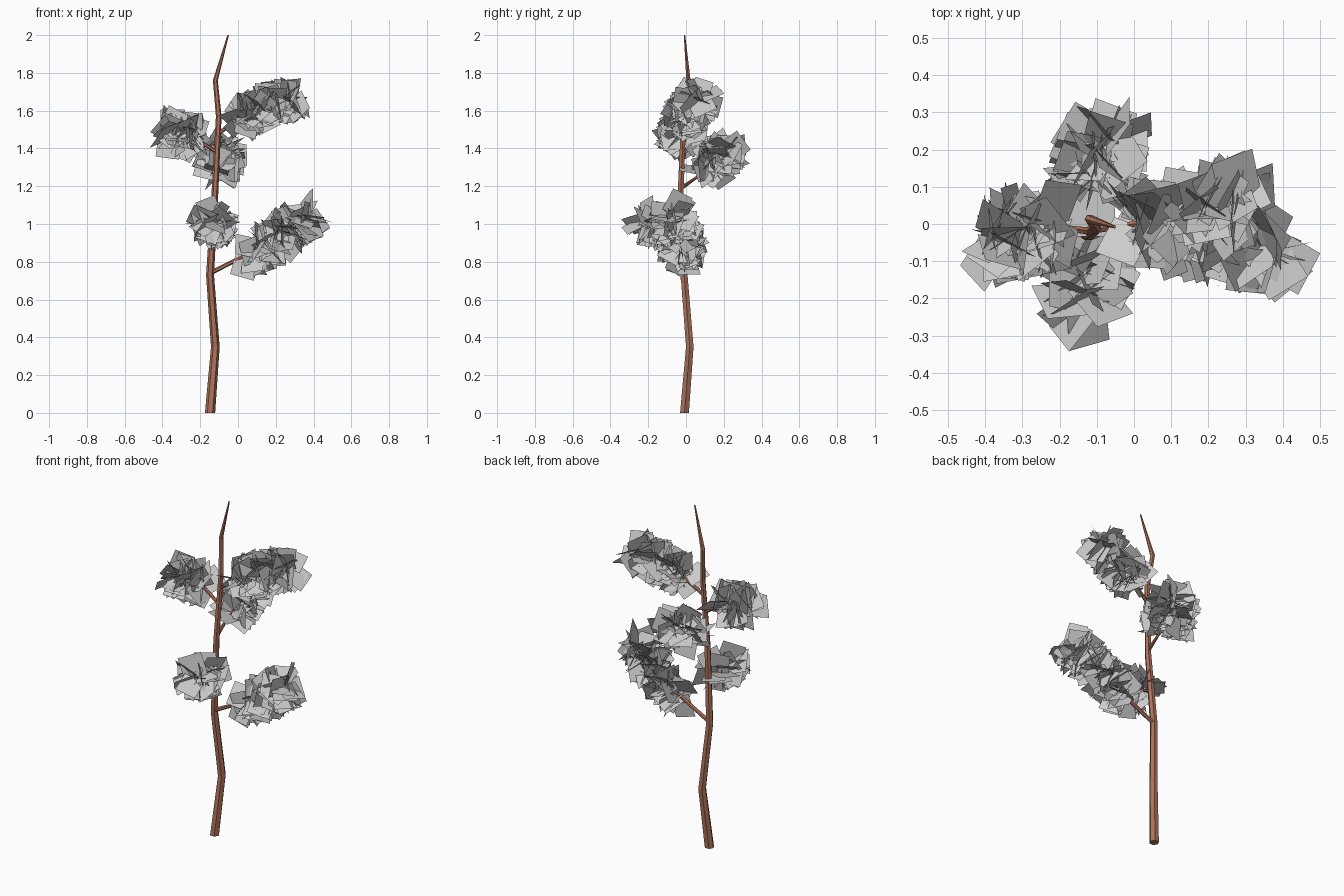
import bpy, bmesh, math, random
from mathutils import Vector

if "Cube" in bpy.data.objects:
    bpy.data.objects.remove(bpy.data.objects["Cube"])

random.seed(7)
SIDES = 6

bark = bpy.data.materials.new("bark")
bark.diffuse_color = (0.42, 0.17, 0.105, 1)
bark.use_nodes = True
bark.node_tree.nodes["Principled BSDF"].inputs["Base Color"].default_value = bark.diffuse_color


def finish(bm, name, mat=None):
    me = bpy.data.meshes.new(name)
    bm.to_mesh(me)
    bm.free()
    ob = bpy.data.objects.new(name, me)
    bpy.context.collection.objects.link(ob)
    if mat:
        me.materials.append(mat)


def tube(name, path):
    """Faceted tapered tube through (x, y, z, radius) points."""
    bm = bmesh.new()
    pts = [Vector(p[:3]) for p in path]
    rings = []
    for i, p in enumerate(path):
        d = pts[min(i + 1, len(pts) - 1)] - pts[max(i - 1, 0)]
        if i == 0 and p[2] == 0:
            d = Vector((0, 0, 1))
        d.normalize()
        ref = Vector((0, 1, 0)) if abs(d.y) < 0.8 else Vector((1, 0, 0))
        u = ref.cross(d).normalized()
        v = d.cross(u)
        ring = []
        for k in range(SIDES):
            a = math.tau * k / SIDES
            ring.append(bm.verts.new(pts[i] + p[3] * (u * math.cos(a) + v * math.sin(a))))
        rings.append(ring)
    for a, b in zip(rings, rings[1:]):
        for k in range(SIDES):
            n = (k + 1) % SIDES
            bm.faces.new((a[k], a[n], b[n], b[k]))
    bm.faces.new(rings[0][::-1])
    bm.faces.new(rings[-1])
    finish(bm, name, bark)


def random_dir():
    return Vector([random.gauss(0, 1) for _ in range(3)]).normalized()


def leaves(name, path, start, count):
    """Square leaf cards growing outward from the outer part of a branch."""
    bm = bmesh.new()
    pts = [Vector(p[:3]) for p in path]
    lens = [(b - a).length for a, b in zip(pts, pts[1:])]
    for i in range(count):
        s = sum(lens) * (start + (1 - start) * i / (count - 1))
        k = 0
        while k < len(lens) - 1 and s > lens[k]:
            s -= lens[k]
            k += 1
        base = pts[k].lerp(pts[k + 1], min(s / lens[k], 1))
        axis = (pts[k + 1] - pts[k]).normalized()
        out = random_dir()
        out = (out - axis * out.dot(axis) * 0.4 + axis * 0.15).normalized()
        side = out.cross(random_dir()).normalized()
        w = random.uniform(0.057, 0.067)
        length = w * 2
        bm.faces.new([bm.verts.new(base + side * a * w + out * b * length)
                      for a, b in ((-1, 0), (1, 0), (1, 1), (-1, 1))])
    finish(bm, name)


# Crooked trunk
tube("trunk", [(-0.148, -0.008, 0, 0.027), (-0.12, 0.02, 0.35, 0.023),
               (-0.148, -0.01, 0.73, 0.021), (-0.122, -0.028, 1.17, 0.018),
               (-0.102, -0.012, 1.57, 0.015), (-0.12, 0.013, 1.76, 0.013),
               (-0.052, -0.008, 2.0, 0.004)])

# Branches with their leaf start fraction and leaf count
branches = {
    "lower_right": ([(-0.145, -0.01, 0.74, 0.012), (0.03, -0.015, 0.83, 0.010),
                     (0.2, -0.025, 0.91, 0.007), (0.375, -0.075, 1.055, 0.003)], 0.36, 100),
    "lower_front": ([(-0.13, -0.02, 0.93, 0.011), (-0.13, -0.1, 0.99, 0.008),
                     (-0.13, -0.225, 1.015, 0.003)], 0.4, 42),
    "middle_back": ([(-0.122, -0.025, 1.19, 0.011), (-0.12, 0.09, 1.27, 0.008),
                     (-0.07, 0.23, 1.39, 0.003)], 0.45, 60),
    "upper_left": ([(-0.11, -0.02, 1.38, 0.011), (-0.24, -0.005, 1.46, 0.008),
                    (-0.385, -0.045, 1.485, 0.003)], 0.4, 58),
    "upper_right": ([(-0.105, -0.015, 1.48, 0.011), (0.04, 0.005, 1.575, 0.008),
                     (0.15, 0.025, 1.615, 0.006), (0.29, 0.07, 1.665, 0.003)], 0.28, 88),
}
for part, (path, start, count) in branches.items():
    tube(part + "_branch", path)
    leaves(part + "_leaves", path, start, count)
